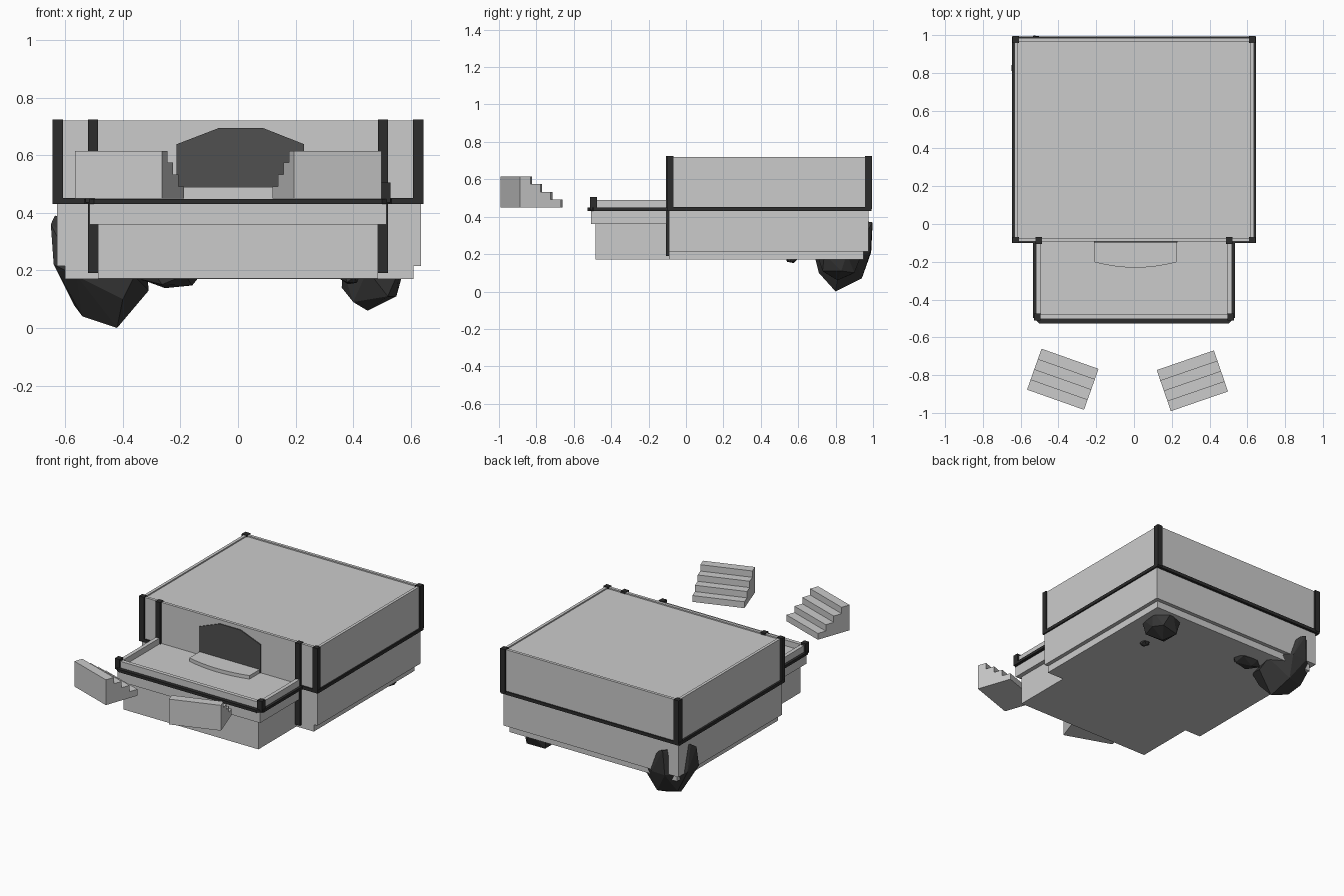
import bpy, bmesh
from math import radians
from mathutils import Matrix, Vector

if "Cube" in bpy.data.objects:
    bpy.data.objects.remove(bpy.data.objects["Cube"])


def finish(name, bm, dark=None):
    bmesh.ops.recalc_face_normals(bm, faces=bm.faces)
    me = bpy.data.meshes.new(name)
    bm.to_mesh(me)
    bm.free()
    ob = bpy.data.objects.new(name, me)
    bpy.context.collection.objects.link(ob)
    if dark:
        me.materials.append(dark)
    return ob


def material(name, v):
    m = bpy.data.materials.new(name)
    m.diffuse_color = (v, v, v, 1)
    m.use_nodes = True
    m.node_tree.nodes["Principled BSDF"].inputs["Base Color"].default_value = m.diffuse_color
    return m


TRIM = material("dark_trim", 0.025)
DOOR = material("door_grey", 0.08)
ROCK = material("rock_grey", 0.04)


def box(name, x0, x1, y0, y1, z0, z1, mat=None, rim=0, drop=0):
    """Box between limits; rim/drop sink the top inside a raised edge."""
    bm = bmesh.new()
    bmesh.ops.create_cube(bm, size=1)
    for v in bm.verts:
        v.co = ((x0 + x1) / 2 + v.co.x * (x1 - x0), (y0 + y1) / 2 + v.co.y * (y1 - y0),
                (z0 + z1) / 2 + v.co.z * (z1 - z0))
    if rim:
        top = max(bm.faces, key=lambda f: f.calc_center_median().z)
        bmesh.ops.inset_region(bm, faces=[top], thickness=rim)
        low = bmesh.ops.extrude_discrete_faces(bm, faces=[top])["faces"][0]
        bmesh.ops.translate(bm, verts=low.verts, vec=(0, 0, -drop))
    return finish(name, bm, mat)


def prism(name, pts, vec, mat=None, matrix=None):
    """Extrude a polygon of 3D points along a vector."""
    bm = bmesh.new()
    face = bm.faces.new([bm.verts.new(p) for p in pts])
    ext = bmesh.ops.extrude_face_region(bm, geom=[face])["geom"]
    bmesh.ops.translate(bm, vec=vec, verts=[g for g in ext if isinstance(g, bmesh.types.BMVert)])
    if matrix:
        bm.transform(matrix)
    return finish(name, bm, mat)


def hull(name, pts):
    """Faceted rock as the convex hull of a few points."""
    bm = bmesh.new()
    for p in pts:
        bm.verts.new(p)
    out = bmesh.ops.convex_hull(bm, input=bm.verts)
    bmesh.ops.delete(bm, geom=[v for v in bm.verts if not v.link_faces], context='VERTS')
    return finish(name, bm, ROCK)


# Main building
box("main_foundation", -0.60, 0.61, -0.09, 0.95, 0.17, 0.22)
box("main_lower_wall", -0.628, 0.636, -0.09, 0.975, 0.215, 0.432)
box("main_upper_wall", -0.632, 0.636, -0.092, 0.985, 0.448, 0.72, rim=0.027, drop=0.008)
box("main_band", -0.645, 0.645, -0.1, 0.992, 0.43, 0.451, TRIM)

# Porch base, slab and surrounding dark band with clipped front corners
box("porch_base", -0.487, 0.487, -0.485, -0.08, 0.172, 0.365)
box("porch_slab", -0.515, 0.515, -0.508, -0.08, 0.36, 0.432)
prism("porch_band", [(-0.535, -0.09, 0.43), (-0.535, -0.495, 0.43), (-0.5, -0.527, 0.43),
                     (0.5, -0.527, 0.43), (0.535, -0.495, 0.43), (0.535, -0.09, 0.43)],
      (0, 0, 0.018), TRIM)
box("porch_floor", -0.5, 0.5, -0.49, -0.09, 0.44, 0.452)

# Porch parapet
box("parapet_front", -0.518, 0.518, -0.503, -0.478, 0.448, 0.49)
for s, side in ((-1, "left"), (1, "right")):
    a, b = sorted((s * 0.493, s * 0.518))
    box("parapet_" + side, a, b, -0.48, -0.09, 0.448, 0.49)

    # Dark corner posts
    a, b = sorted((s * 0.608, s * 0.644))
    box("main_post_front_" + side, a, b, -0.101, -0.068, 0.44, 0.724, TRIM)
    box("main_post_back_" + side, a, b, 0.958, 0.995, 0.44, 0.724, TRIM)
    a, b = sorted((s * 0.487, s * 0.521))
    box("porch_post_back_" + side, a, b, -0.107, -0.07, 0.19, 0.724, TRIM)
    a, b = sorted((s * 0.496, s * 0.53))
    box("porch_post_front_" + side, a, b, -0.512, -0.475, 0.435, 0.505, TRIM)

# Doorway panel and curved doorstep
prism("door", [(-0.213, -0.088, 0.45), (0.23, -0.088, 0.45), (0.23, -0.088, 0.638),
               (0.085, -0.088, 0.695), (-0.065, -0.088, 0.695), (-0.213, -0.088, 0.638)],
      (0, -0.01, 0), DOOR)
arc = [(0.008 + 0.217 * t, -0.231 + 0.029 * t * t, 0.45) for t in [i / 4 - 1 for i in range(9)]]
prism("doorstep", [(-0.209, -0.09, 0.45)] + arc + [(0.225, -0.09, 0.45)], (0, 0, 0.025))

# Detached stair blocks, rising toward the front
D, H, N = 0.23, 0.165, 4
profile = [(-0.16, -D / 2, 0), (-0.16, -D / 2, H)]
for i in range(N):
    y = -D / 2 + (i + 1) * D / N
    profile += [(-0.16, y, H * (N - i) / N), (-0.16, y, H * (N - i - 1) / N)]
for name, x, y, ang in (("stairs_left", -0.377, -0.822, -19.5), ("stairs_right", 0.309, -0.83, 19)):
    prism(name, profile[:-1] + [(-0.16, D / 2, 0)], (0.32, 0, 0),
          matrix=Matrix.Translation((x, y, 0.45)) @ Matrix.Rotation(radians(ang), 4, 'Z'))

# Rocks under the base
hull("corner_rock", [(-0.42, 0.80, 0), (-0.54, 0.82, 0.04), (-0.57, 0.90, 0.08), (-0.45, 0.94, 0.07),
                     (-0.31, 0.82, 0.13), (-0.315, 0.90, 0.18), (-0.40, 0.71, 0.10), (-0.36, 0.69, 0.18),
                     (-0.56, 0.70, 0.18), (-0.64, 0.78, 0.22), (-0.65, 0.82, 0.36), (-0.636, 0.86, 0.39),
                     (-0.64, 0.90, 0.22), (-0.54, 0.99, 0.21), (-0.44, 0.985, 0.21),
                     (-0.53, 0.998, 0.37), (-0.50, 0.99, 0.36)])


def small_rock(name, c, r):
    bm = bmesh.new()
    bmesh.ops.create_icosphere(bm, subdivisions=1, radius=1)
    bm.transform(Matrix.Translation(c) @ Matrix.Diagonal((*r, 1)) @ Matrix.Rotation(0.4, 4, (1, 0.6, 0.3)))
    finish(name, bm, ROCK)


hull("right_rock", [(0.45, 0.81, 0.06), (0.55, 0.83, 0.11), (0.40, 0.76, 0.09), (0.40, 0.88, 0.09),
                    (0.52, 0.90, 0.10), (0.36, 0.80, 0.14), (0.52, 0.73, 0.11), (0.365, 0.76, 0.2),
                    (0.38, 0.90, 0.2), (0.48, 0.94, 0.2), (0.575, 0.86, 0.2), (0.56, 0.74, 0.2), (0.45, 0.70, 0.2)])
small_rock("middle_rock", (-0.23, 0.79, 0.18), (0.11, 0.07, 0.045))
small_rock("pebble", (0.39, 0.565, 0.175), (0.035, 0.035, 0.025))
